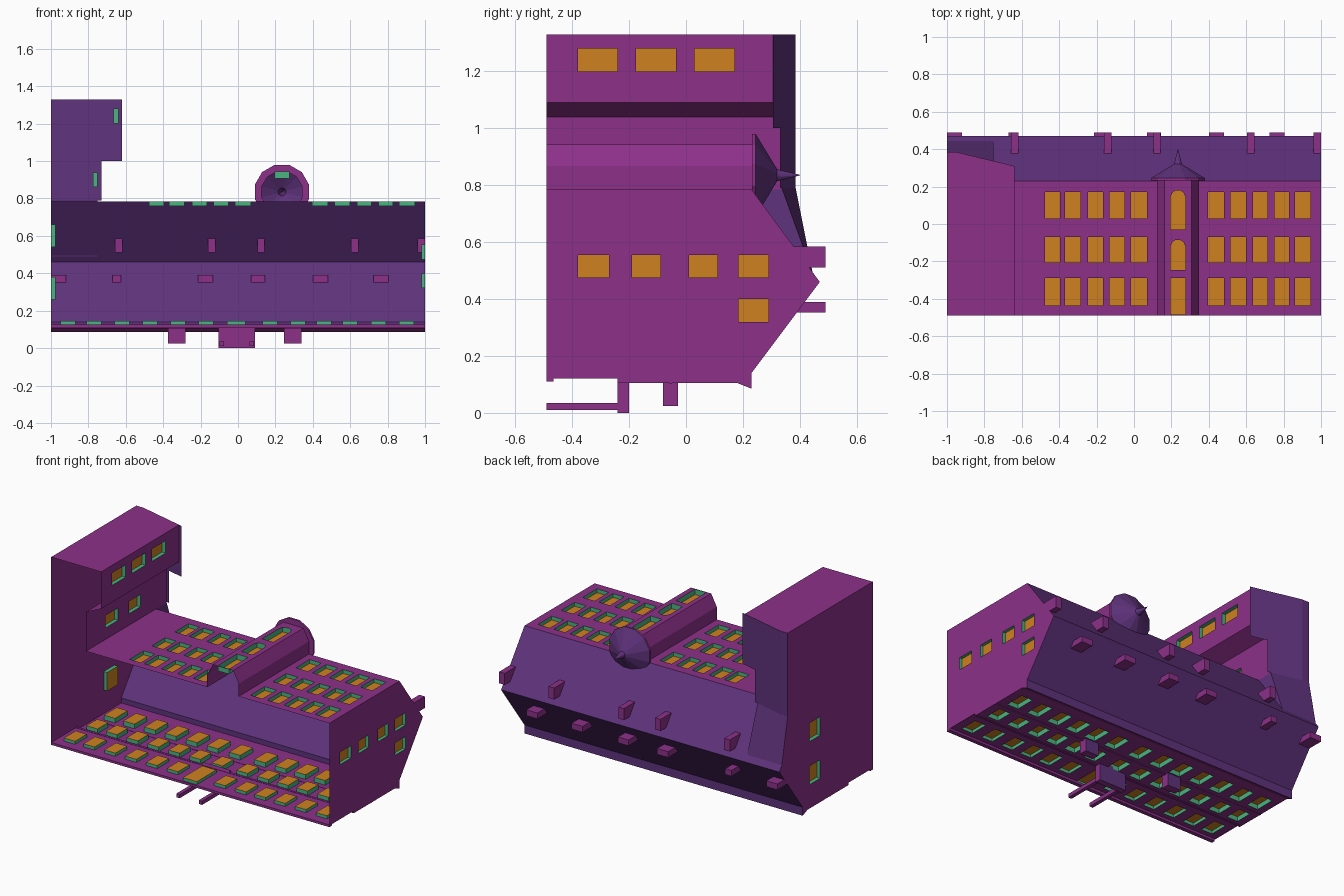
import bpy, bmesh, math
from mathutils import Vector

if "Cube" in bpy.data.objects:
    bpy.data.objects.remove(bpy.data.objects["Cube"])


def material(name, rgb):
    m = bpy.data.materials.new(name)
    m.diffuse_color = (*rgb, 1)
    m.use_nodes = True
    m.node_tree.nodes["Principled BSDF"].inputs["Base Color"].default_value = m.diffuse_color
    return m


WALL, ROOF, PANE, FRAME = 0, 1, 2, 3
MATS = [material("plum wall", (0.262, 0.030, 0.25)), material("violet roof", (0.114, 0.032, 0.20)),
        material("amber pane", (0.62, 0.225, 0.014)), material("green reveal", (0.07, 0.456, 0.223))]


def finish(name, bm):
    me = bpy.data.meshes.new(name)
    bm.to_mesh(me)
    bm.free()
    for m in MATS:
        me.materials.append(m)
    ob = bpy.data.objects.new(name, me)
    bpy.context.collection.objects.link(ob)
    return ob


def sheet(name, polys, mat):
    """Loose polygons given by their corners."""
    bm = bmesh.new()
    for p in polys:
        bm.faces.new([bm.verts.new(c) for c in p]).material_index = mat
    bmesh.ops.remove_doubles(bm, verts=bm.verts[:], dist=1e-4)
    bmesh.ops.recalc_face_normals(bm, faces=bm.faces[:])
    return finish(name, bm)


def strip(name, a, b, mat):
    """Quads between two matching polylines."""
    return sheet(name, [(a[i], a[i + 1], b[i + 1], b[i]) for i in range(len(a) - 1)], mat)


def boxes(name, specs, mat, top=None):
    bm = bmesh.new()
    for x0, x1, y0, y1, z0, z1 in specs:
        vs = bmesh.ops.create_cube(bm, size=1)["verts"]
        for v in vs:
            v.co = ((x0 + x1) / 2 + v.co.x * (x1 - x0), (y0 + y1) / 2 + v.co.y * (y1 - y0),
                    (z0 + z1) / 2 + v.co.z * (z1 - z0))
    bm.normal_update()
    for f in bm.faces:
        f.material_index = top if top is not None and f.normal.y > 0.5 else mat
    return finish(name, bm)


def wall(name, axis, level, outline, windows, depth):
    """Flat wall across an axis (x: outline in y,z; z: outline in x,y) with windows
    (u0, u1, v0, v1) sunk by the signed depth."""
    ua, va = (1, 2) if axis == 0 else (0, 1)

    def at(u, v):
        c = Vector((0, 0, 0))
        c[axis], c[ua], c[va] = level, u, v
        return c
    bm = bmesh.new()
    face = bm.faces.new([bm.verts.new(at(u, v)) for u, v in outline])
    face.normal_update()
    if face.normal[axis] * depth > 0:
        face.normal_flip()
    for ax, vals in ((ua, {c for w in windows for c in w[:2]}), (va, {c for w in windows for c in w[2:]})):
        for c in sorted(vals):
            n = Vector((0, 0, 0))
            n[ax] = 1
            bmesh.ops.bisect_plane(bm, geom=bm.verts[:] + bm.edges[:] + bm.faces[:], plane_co=n * c,
                                   plane_no=n, dist=1e-5)

    def inside(f):
        c = f.calc_center_median()
        return any(w[0] < c[ua] < w[1] and w[2] < c[va] < w[3] for w in windows)
    old = set(bm.faces)
    holes = [f for f in bm.faces if inside(f)]
    if holes:
        keep = old - set(holes)
        new = bmesh.ops.extrude_face_region(bm, geom=holes)["geom"]
        bmesh.ops.delete(bm, geom=[f for f in holes if f.is_valid], context="FACES_ONLY")
        panes = {g for g in new if isinstance(g, bmesh.types.BMFace)}
        for v in {v for f in panes for v in f.verts}:
            v.co[axis] += depth
        for f in bm.faces:
            f.material_index = PANE if f in panes else WALL if f in keep else FRAME
    return finish(name, bm)


def rect(u0, u1, v0, v1):
    return [(u0, v0), (u1, v0), (u1, v1), (u0, v1)]


BASE, EAVE, UP = -0.49, 0.23, 0.785
RIDGE = (0.47, 0.46)

# upper long facade, split around the stair turret
rows = [(-0.435, -0.29), (-0.205, -0.07), (0.03, 0.17)]
left = [(-.475, -.395), (-.37, -.285), (-.245, -.165), (-.13, -.05), (-.015, .07)]
right = [(.395, .48), (.515, .6), (.635, .715), (.75, .83), (.86, .945)]
wall("upper_facade_left", 2, UP, rect(-0.75, 0.122, BASE, EAVE), [c + r for c in left for r in rows], -0.025)
wall("upper_facade_right", 2, UP, rect(0.348, 1, BASE, EAVE), [c + r for c in right for r in rows], -0.025)

# lower long facade with projecting storey, plinth, bands and cornice
cols = [-.91, -.77, -.62, -.47, -.32, -.17, -.01, .17, .32, .46, .60, .75, .90]
cw = [(c - 0.04, c + 0.04) for c in cols]
door = (-0.06, 0.04, -0.48, -0.28)
wall("lower_facade_ground", 2, 0.125, rect(-1, 1, BASE, -0.24),
     [c + (-0.43, -0.31) for c in cw if abs(sum(c)) > 0.1] + [door], 0.02)
wall("lower_facade_upper", 2, 0.107, rect(-1, 1, -0.24, EAVE),
     [c + r for c in cw for r in ((-0.2, -0.09), (-0.02, 0.11))], 0.03)
boxes("bands", [(-1, 1, BASE, -0.465, 0.11, 0.125), (-1, 1, -0.24, -0.225, 0.105, 0.127),
                (-1, 1, -0.06, -0.05, 0.103, 0.109)], WALL)
cornice = [(0.145, 0.105), (0.18, 0.108), (0.23, 0.085)]
strip("cornice", [(-1, *p) for p in cornice], [(1, *p) for p in cornice], WALL)

# gable walls at both ends
wall("right_gable", 0, 1, [(BASE, 0.12), (-0.24, 0.12), (-0.24, 0.105), (0.18, 0.105), (0.23, 0.085),
                           (EAVE, 0.14), RIDGE, (EAVE, UP), (BASE, UP)],
     [(-.38, -.27, .475, .555), (-.19, -.09, .475, .555), (.01, .11, .475, .555),
      (.185, .29, .475, .555), (.185, .29, .32, .40)], -0.02)
wall("left_gable", 0, -1, [(BASE, 0.12), (-0.24, 0.12), (-0.24, 0.105), (0.18, 0.105), (0.23, 0.085),
                           (EAVE, 0.14), RIDGE, (0.445, 0.49), (0.385, 0.79), (0.385, 1.33), (BASE, 1.33)],
     [(.05, .16, .54, .66), (.05, .16, .26, .38)], 0.025)

# main roof
prof = [(0.23, 0.085), (EAVE, 0.14), RIDGE, (EAVE, UP)]
strip("main_roof", [(-1, *p) for p in prof], [(1, *p) for p in prof], ROOF)

# side wing: stepped wall, end wall
def wing_y(x):
    return 0.385 - 0.075 * max(0, x + 0.95) / 0.31

wall("wing_lower_wall", 0, -0.75, rect(BASE, wing_y(-.75), UP, 1.04),
     [(-.29, -.16, .86, .94), (-.05, .07, .86, .94)], -0.025)
wall("wing_upper_wall", 0, -0.64, rect(BASE, wing_y(-.64), 1.09, 1.33),
     [(-.38, -.24, 1.2, 1.28), (-.175, -.035, 1.2, 1.28), (.03, .17, 1.2, 1.28)], -0.025)
sheet("wing_corbel", [[(-.75, BASE, 1.04), (-.64, BASE, 1.09), (-.64, wing_y(-.64), 1.09),
                       (-.75, wing_y(-.75), 1.04)]], WALL)
wall("wing_end_wall", 2, 1.33, [(-1, BASE), (-.64, BASE), (-.64, wing_y(-.64)), (-.95, .385), (-1, .385)], [], -0.02)

# wing roof, with its extension over the main roof
sheet("wing_roof", [
    [(-1, .385, .79), (-.95, .385, .79), (-.95, .385, 1.33), (-1, .385, 1.33)],
    [(-.95, .385, .79), (-.73, wing_y(-.73), .79), (-.73, wing_y(-.73), 1.0), (-.95, .385, 1.0)],
    [(-.95, .385, 1.0), (-.62, wing_y(-.62), 1.0), (-.62, wing_y(-.62), 1.33), (-.95, .385, 1.33)],
    [(-1, .385, .79), (-.95, .385, .79), (-.75, wing_y(-.75), .79), (-.75, .445, .49), (-1, .445, .49)],
    [(-.75, EAVE, UP), (-.75, wing_y(-.75), .79), (-.75, .445, .49)]], ROOF)

# stair turret
CX, CZ = 0.235, 0.835
for s, n in ((-1, "left"), (1, "right")):
    side = [(CX + s * 0.073, 0.943), (CX + s * 0.113, 0.867), (CX + s * 0.113, UP)]
    strip("turret_side_" + n, [(x, BASE, z) for x, z in side], [(x, 0.24, z) for x, z in side], WALL)
wall("turret_front", 2, 0.943, rect(CX - 0.073, CX + 0.073, BASE, 0.24),
     [(.195, .275, -.485, -.29), (.195, .275, -.245, -.085), (.195, .275, -.03, .18)], -0.035)
# corner fillers that make the upper turret windows arched
sheet("turret_arches", [[(CX + s * .04, t, .943), (CX + s * .04, t - .035, .943), (CX + s * .03, t - .012, .943),
                         (CX + s * .012, t, .943)] for s in (-1, 1) for t in (-.085, .18)], WALL)

# turret cap: lathe of (radius, height), trimmed where it meets the main roof
bm = bmesh.new()
pts = [(0.112, 0.232), (0.15, 0.232), (0.15, 0.245), (0.022, 0.32), (0.001, 0.40)]
N = 12
rings = [[bm.verts.new((CX + r * math.sin(2 * math.pi * (k + .5) / N), y, CZ + r * math.cos(2 * math.pi * (k + .5) / N)))
          for k in range(N)] for r, y in pts]
for i in range(len(pts) - 1):
    for k in range(N):
        f = bm.faces.new((rings[i][k], rings[i][(k + 1) % N], rings[i + 1][(k + 1) % N], rings[i + 1][k]))
        f.material_index = WALL if i < 2 else ROOF
bmesh.ops.recalc_face_normals(bm, faces=bm.faces[:])
bmesh.ops.bisect_plane(bm, geom=bm.verts[:] + bm.edges[:] + bm.faces[:], plane_co=(0, EAVE, UP),
                       plane_no=(0, 0.325, 0.24), clear_inner=True)
finish("turret_cap", bm)

# chimneys on both slopes
boxes("upper_chimneys", [(max(x - .02, -1), min(x + .02, 1), .375, .49, .51, .585)
                         for x in (-.638, -.14, .123, .625, .98)], WALL)
boxes("lower_chimneys", [(a, b, .387, .49, .352, .39) for a, b in
                         ((-1, -.92), (-.67, -.625), (-.215, -.135), (.07, .145), (.4, .48), (.725, .805))], WALL)

# entrance canopy on posts, balconies
boxes("canopy", [(-.105, .09, -.24, -.2, 0, .125)], WALL, ROOF)
boxes("canopy_posts", [(x - .012, x + .012, BASE, -.24, .01, .034) for x in (-.088, .073)], WALL)
boxes("balconies", [(-.375, -.28, -.08, -.028, .025, .107), (.245, .34, -.08, -.028, .025, .107)], WALL, ROOF)
